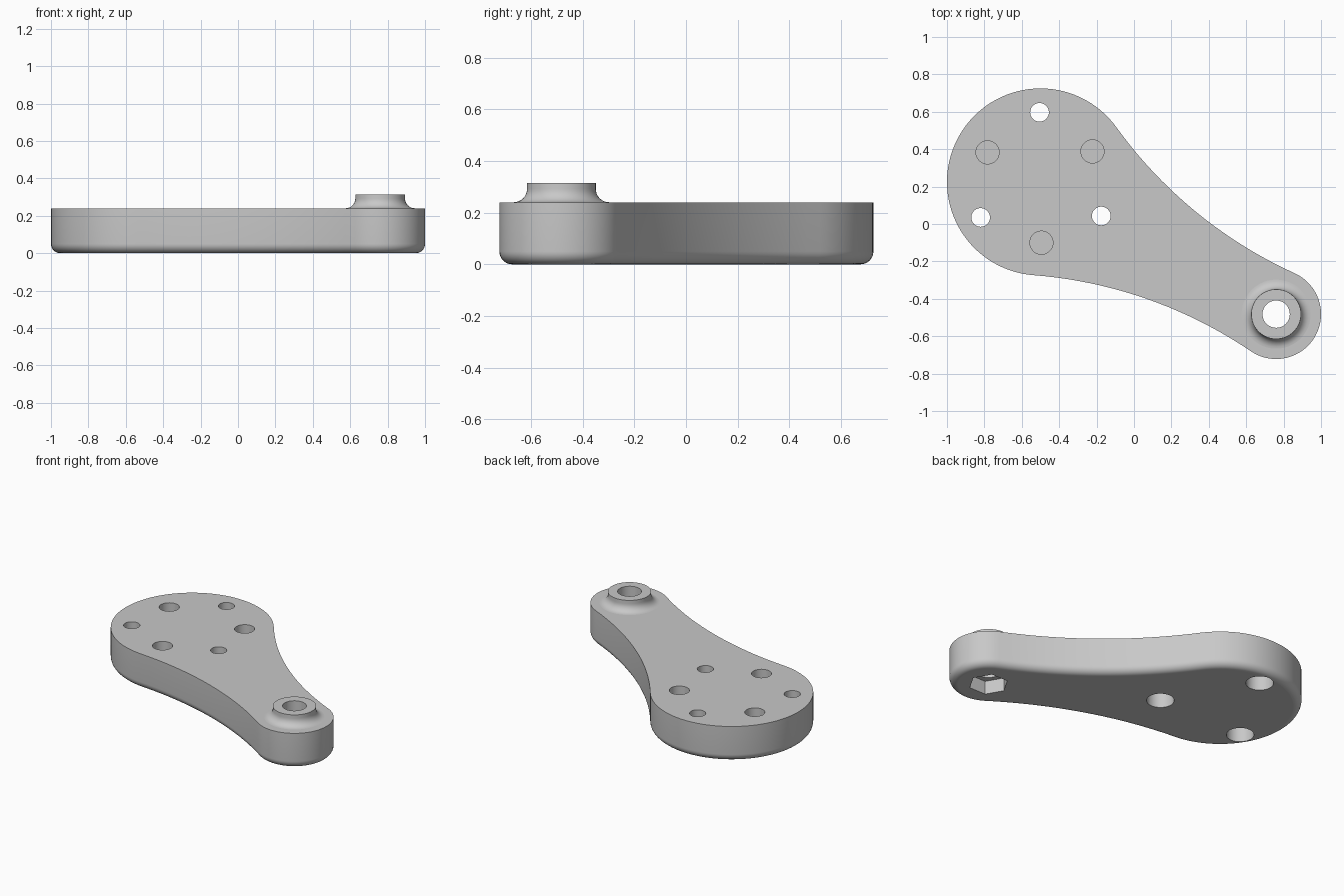
import bpy, bmesh, math
from math import cos, sin, pi

if "Cube" in bpy.data.objects:
    bpy.data.objects.remove(bpy.data.objects["Cube"])

HUB, HUB_R = (-0.5, 0.225), 0.5        # wide end of the arm
TIP, TIP_R = (0.76, -0.482), 0.24      # narrow end of the arm
WAIST_R = 2.4                          # concave side arcs, tangent to both ends
TOP, BOSS_TOP, ROUND = 0.24, 0.315, 0.05

grey = bpy.data.materials.new("light_grey")
grey.diffuse_color = (0.58, 0.58, 0.58, 1)
grey.use_nodes = True
grey.node_tree.nodes["Principled BSDF"].inputs["Base Color"].default_value = grey.diffuse_color


def make_object(name, bm):
    bmesh.ops.recalc_face_normals(bm, faces=bm.faces)
    mesh = bpy.data.meshes.new(name)
    bm.to_mesh(mesh)
    bm.free()
    mesh.materials.append(grey)
    obj = bpy.data.objects.new(name, mesh)
    bpy.context.collection.objects.link(obj)
    return obj


def loft(name, rings):
    """Closed solid skinned through equal-length rings of points."""
    bm = bmesh.new()
    loops = [[bm.verts.new(p) for p in ring] for ring in rings]
    for a, b in zip(loops, loops[1:]):
        for i in range(len(a)):
            j = (i + 1) % len(a)
            bm.faces.new((a[i], a[j], b[j], b[i]))
    bm.faces.new(loops[0][::-1])
    bm.faces.new(loops[-1])
    return make_object(name, bm)


def turned(name, centre, profile, sides=48):
    """Solid of revolution from (radius, height) pairs."""
    return loft(name, [[(centre[0] + r * cos(2 * pi * i / sides),
                         centre[1] + r * sin(2 * pi * i / sides), z)
                        for i in range(sides)] for r, z in profile])


def arc(centre, r, a0, a1, n):
    """Points along an arc, leaving out the last one."""
    return [(centre[0] + r * cos(a0 + (a1 - a0) * i / n),
             centre[1] + r * sin(a0 + (a1 - a0) * i / n)) for i in range(n)]


# Tangency angles between the end circles and the side arcs
dx, dy = TIP[0] - HUB[0], TIP[1] - HUB[1]
dist, axis = math.hypot(dx, dy), math.atan2(dy, dx)
p, q = WAIST_R + HUB_R, WAIST_R + TIP_R
hub_a = math.acos((p * p + dist * dist - q * q) / (2 * p * dist))
tip_a = pi - math.acos((q * q + dist * dist - p * p) / (2 * q * dist))


def outline(inset):
    up, down = axis + hub_a, axis - hub_a
    tip_up, tip_down = axis + tip_a, axis - tip_a
    upper = (HUB[0] + p * cos(up), HUB[1] + p * sin(up))
    lower = (HUB[0] + p * cos(down), HUB[1] + p * sin(down))
    return (arc(HUB, HUB_R - inset, up, down + 2 * pi, 64)
            + arc(lower, WAIST_R + inset, down + pi, tip_down + pi, 20)
            + arc(TIP, TIP_R - inset, tip_down, tip_up, 32)
            + arc(upper, WAIST_R + inset, tip_up + pi, up + pi, 20))


# Arm body with a rounded lower edge
rings = []
for i in range(9):
    t = i / 8 * pi / 2
    rings.append([(x, y, ROUND * (1 - cos(t)))
                  for x, y in outline(ROUND * (1 - sin(t)))])
rings.append([(x, y, TOP) for x, y in outline(0)])
arm = loft("arm", rings)

# Raised boss with a flared foot
flare, boss_r = 0.052, 0.133
profile = [(boss_r + flare, TOP - 0.06)]
for i in range(9):
    t = i / 8 * pi / 2
    profile.append((boss_r + flare * (1 - sin(t)), TOP + flare * (1 - cos(t))))
profile.append((boss_r, BOSS_TOP))
boss = turned("boss", TIP, profile)


def combine(tool, operation):
    mod = arm.modifiers.new(tool.name, 'BOOLEAN')
    mod.operation, mod.solver, mod.object = operation, 'EXACT', tool
    bpy.context.view_layer.objects.active = arm
    bpy.ops.object.modifier_apply(modifier=mod.name)
    bpy.data.objects.remove(tool)


combine(boss, 'UNION')

# Bolt hole through the boss, with a hexagonal nut pocket underneath
combine(turned("bolt_hole", TIP, [(0.073, -0.1), (0.073, 0.5)]), 'DIFFERENCE')
combine(turned("nut_pocket", TIP, [(0.122, -0.1), (0.122, 0.09)], 6), 'DIFFERENCE')

# Screw holes, counterbored from below
for c in ((-0.505, 0.597), (-0.82, 0.035), (-0.175, 0.043)):
    combine(turned("screw_hole", c, [(0.085, -0.1), (0.085, 0.14),
                                     (0.05, 0.14), (0.05, 0.4)], 32), 'DIFFERENCE')

# Blind holes from the top
for c in ((-0.783, 0.383), (-0.222, 0.388), (-0.495, -0.1)):
    combine(turned("blind_hole", c, [(0.062, 0.08), (0.062, 0.4)], 32), 'DIFFERENCE')

# Smooth curved walls, flat level faces
bpy.ops.object.select_all(action='DESELECT')
arm.select_set(True)
bpy.context.view_layer.objects.active = arm
bpy.ops.object.shade_smooth_by_angle(angle=math.radians(30))
for face in arm.data.polygons:
    if abs(face.normal.z) > 0.999:
        face.use_smooth = False
